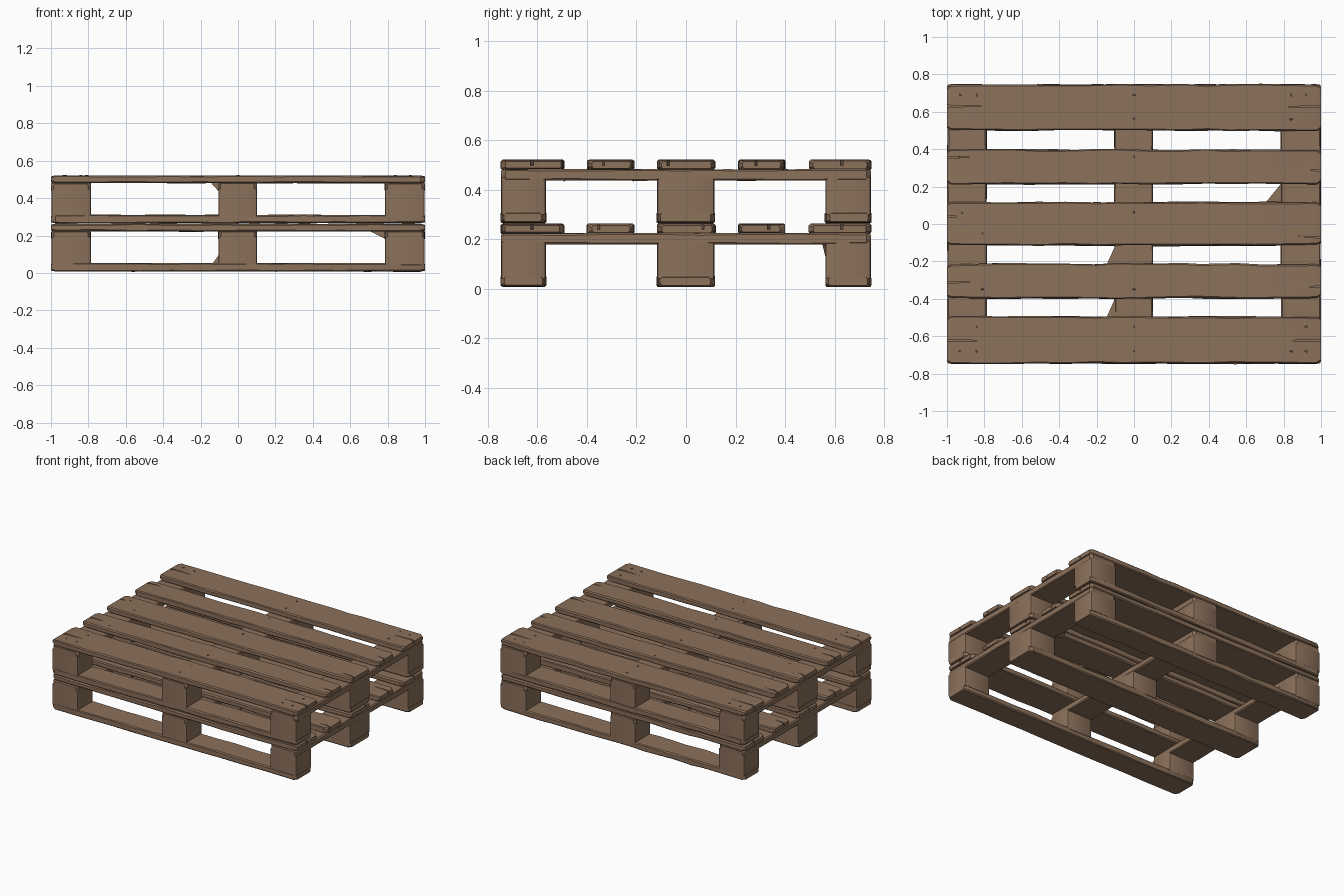
import bpy, bmesh, math, random
from mathutils import Vector

if "Cube" in bpy.data.objects:
    bpy.data.objects.remove(bpy.data.objects["Cube"])

random.seed(7)


def material(name, rgb):
    m = bpy.data.materials.new(name)
    m.diffuse_color = (*rgb, 1)
    m.use_nodes = True
    m.node_tree.nodes["Principled BSDF"].inputs["Base Color"].default_value = m.diffuse_color
    return m


WOOD = material("weathered brown wood", (0.262, 0.165, 0.105))
NAIL = material("dark nail", (0.10, 0.065, 0.045))


def finish(bm, name, mat=WOOD):
    bmesh.ops.recalc_face_normals(bm, faces=bm.faces[:])
    me = bpy.data.meshes.new(name)
    bm.to_mesh(me)
    bm.free()
    me.materials.append(mat)
    ob = bpy.data.objects.new(name, me)
    bpy.context.collection.objects.link(ob)
    return ob


def plank(name, u, v, z, along="x", stations=13, wear=0.008):
    """Worn plank: chamfered section swept from u[0] to u[1] with wobbling edges."""
    bm = bmesh.new()
    rings = []
    for i in range(stations + 1):
        t = i / stations
        end = i in (0, stations)
        if not end and 1 < i < stations - 1:
            t += random.uniform(-0.3, 0.3) / stations
        if i == 1:
            t = 0.012
        if i == stations - 1:
            t = 0.988
        p = u[0] + (u[1] - u[0]) * t
        pull = 0.014 if end else 0.0
        lo = v[0] + pull + random.uniform(0, wear)
        hi = v[1] - pull - random.uniform(0, wear)
        a = z[0] + (0.006 if end else 0) + random.uniform(0, wear * 0.4)
        b = z[1] - (0.006 if end else 0) - random.uniform(0, wear * 0.4)
        c = random.uniform(0.004, 0.009)
        sec = [(lo + c, a), (hi - c, a), (hi, a + c), (hi, b - c),
               (hi - c, b), (lo + c, b), (lo, b - c), (lo, a + c)]
        rings.append([bm.verts.new((p, q, h) if along == "x" else (q, p, h))
                      for q, h in sec])
    for r, s in zip(rings, rings[1:]):
        for k in range(8):
            bm.faces.new((r[k], r[(k + 1) % 8], s[(k + 1) % 8], s[k]))
    bm.faces.new(rings[0])
    bm.faces.new(rings[-1])
    return finish(bm, name)


def block(name, x, y, z):
    """Spacer block with softened, slightly irregular edges."""
    bm = bmesh.new()
    bmesh.ops.create_cube(bm, size=1)
    for w in bm.verts:
        w.co = Vector((x[w.co.x > 0], y[w.co.y > 0], z[w.co.z > 0]))
    upright = [e for e in bm.edges
               if abs(e.verts[0].co.z - e.verts[1].co.z) > 0.01]
    bmesh.ops.bevel(bm, geom=upright, offset=0.01, segments=2, affect="EDGES", profile=0.5)
    return finish(bm, name)


def crack(board, tip, mouth, ztop):
    """Split at a plank end, cut as a thin wedge."""
    bm = bmesh.new()
    w = 0.006
    tri = [(tip[0], tip[1]), (mouth[0], mouth[1] - w), (mouth[0], mouth[1] + w)]
    low = [bm.verts.new((px, py, ztop - 0.025)) for px, py in tri]
    top = [bm.verts.new((px, py, ztop + 0.02)) for px, py in tri]
    bm.faces.new(low)
    bm.faces.new(top)
    for k in range(3):
        bm.faces.new((low[k], low[(k + 1) % 3], top[(k + 1) % 3], top[k]))
    cutter = finish(bm, "crack_cutter")
    cutter.hide_render = True
    cutter.hide_viewport = True
    mod = board.modifiers.new("crack", "BOOLEAN")
    mod.operation = "DIFFERENCE"
    mod.solver = "EXACT"
    mod.object = cutter


def gusset(name, corner, dx, dy, dz):
    """Broken triangular splinter left in an inside corner."""
    bm = bmesh.new()
    c = Vector(corner)
    vs = [bm.verts.new(c + Vector(o))
          for o in ((0, 0, 0), (dx, 0, 0), (0, dy, 0), (0, 0, dz))]
    for f in ((0, 1, 2), (0, 1, 3), (0, 2, 3), (1, 2, 3)):
        bm.faces.new([vs[k] for k in f])
    return finish(bm, name)


COLS = [(-1.0, -0.785), (-0.107, 0.103), (0.783, 1.0)]
ROWS = [(-0.75, -0.563), (-0.12, 0.118), (0.56, 0.75)]
DECK = [(-0.75, -0.49), (-0.402, -0.208), (-0.118, 0.122), (0.208, 0.402), (0.495, 0.75)]

# Two stacked pallets
for level, z0 in (("lower", 0.006), ("upper", 0.264)):
    # bottom runners
    for r, y in enumerate(ROWS):
        plank(f"{level}_runner_{r}", (-1, 1), y, (z0, z0 + 0.048))
    # cross bearers and spacer blocks
    for c, x in enumerate(COLS):
        plank(f"{level}_bearer_{c}", (-0.747, 0.747), x, (z0 + 0.172, z0 + 0.219), "y", 11, 0.004)
        for r, y in enumerate(ROWS):
            block(f"{level}_block_{c}_{r}", (x[0] + 0.002, x[1] - 0.002),
                  (y[0] + 0.003, y[1] - 0.003), (z0 + 0.035, z0 + 0.185))
    # deck boards with split ends
    zt = z0 + 0.258
    for d, y in enumerate(DECK):
        b = plank(f"{level}_deck_board_{d}", (-1, 1), y, (z0 + 0.214, zt), wear=0.009)
        for s in (-1, 1):
            yc = {0: -0.622, 4: 0.63}.get(d, random.uniform(y[0] + 0.04, y[1] - 0.04))
            depth = 0.19 if d in (0, 4) else random.uniform(0.06, 0.14)
            crack(b, (s * (1 - depth), yc + random.uniform(-0.008, 0.008)), (s * 1.02, yc), zt)

# Splinters in the inside corners
gusset("splinter_right", (0.79, 0.11, 0.225), -0.09, 0.11, -0.045)
gusset("splinter_middle", (-0.10, -0.215, 0.482), -0.045, 0.10, -0.05)
gusset("splinter_front", (-0.10, -0.495, 0.482), -0.045, 0.10, -0.05)
gusset("splinter_low", (-0.10, -0.66, 0.045), -0.04, 0.09, 0.055)
gusset("splinter_back", (0.90, 0.57, 0.182), 0.09, -0.02, -0.08)

# Nail heads on the top deck
bm = bmesh.new()
for y, xs in ((0.69, (-0.93, -0.84, 0, 0.84, 0.92)), (0.56, (0, 0.84)),
              (0.36, (-0.93, 0)), (0.06, (-0.92, 0)), (-0.05, (-0.81,)),
              (-0.35, (-0.81, 0)), (-0.55, (-0.84, 0, 0.92)),
              (-0.68, (-0.93, -0.84, 0, 0.84, 0.92))):
    for x in xs:
        made = bmesh.ops.create_cone(bm, cap_ends=True, segments=8, radius1=0.008,
                                     radius2=0.007, depth=0.006)
        bmesh.ops.translate(bm, verts=made["verts"], vec=(x, y, 0.5195))
finish(bm, "nail_heads", NAIL)

# Smooth shading with crisp edges
for ob in bpy.context.collection.objects:
    ob.select_set(not ob.hide_render)
    if not ob.hide_render:
        bpy.context.view_layer.objects.active = ob
bpy.ops.object.shade_smooth_by_angle(angle=math.radians(35))
